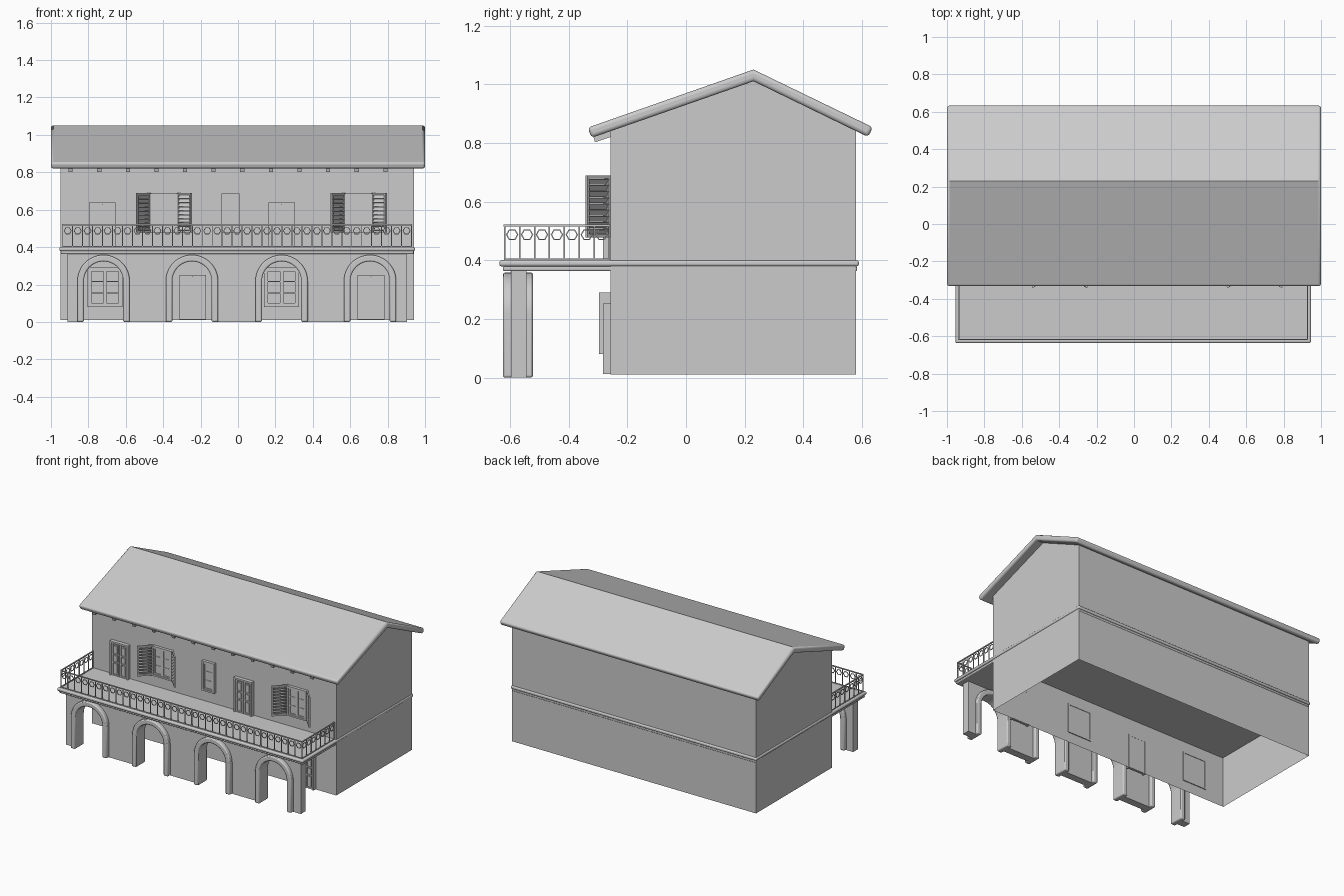
import bpy, bmesh, math
from mathutils import Vector, Matrix

if "Cube" in bpy.data.objects:
    bpy.data.objects.remove(bpy.data.objects["Cube"])

WALL_Y = -0.257


def finish(name, bm, bevel=0.0, segments=2, limit=60):
    bmesh.ops.recalc_face_normals(bm, faces=bm.faces)
    mesh = bpy.data.meshes.new(name)
    bm.to_mesh(mesh)
    bm.free()
    ob = bpy.data.objects.new(name, mesh)
    bpy.context.collection.objects.link(ob)
    if bevel:
        mod = ob.modifiers.new("bevel", 'BEVEL')
        mod.width, mod.segments = bevel, segments
        mod.limit_method, mod.angle_limit = 'ANGLE', math.radians(limit)
    return ob


def smooth(ob, angle=35):
    bpy.ops.object.select_all(action='DESELECT')
    ob.select_set(True)
    bpy.context.view_layer.objects.active = ob
    bpy.ops.object.shade_smooth_by_angle(angle=math.radians(angle))


def box(bm, x0, x1, y0, y1, z0, z1, xf=Matrix()):
    m = Matrix.Translation(((x0 + x1) / 2, (y0 + y1) / 2, (z0 + z1) / 2))
    m = m @ Matrix.Diagonal((x1 - x0, y1 - y0, z1 - z0, 1))
    bmesh.ops.create_cube(bm, size=1, matrix=xf @ m)


def bar(bm, p, q, w):
    p, q = Vector(p), Vector(q)
    d = q - p
    m = Matrix.Translation((p + q) / 2) @ d.to_track_quat('Z', 'Y').to_matrix().to_4x4()
    bmesh.ops.create_cube(bm, size=1, matrix=m @ Matrix.Diagonal((w, w, d.length + w * 0.5, 1)))


def prism(bm, pts, depth):
    """Extrude a closed outline of 3D points by a vector."""
    face = bm.faces.new([bm.verts.new(p) for p in pts])
    ext = bmesh.ops.extrude_face_region(bm, geom=[face], use_keep_orig=True)
    verts = [v for v in ext['geom'] if isinstance(v, bmesh.types.BMVert)]
    bmesh.ops.translate(bm, verts=verts, vec=depth)


# House walls: thin gabled shell, open underneath
bm = bmesh.new()
section = [(WALL_Y, 0.01), (WALL_Y, 0.845), (0.23, 1.015), (0.58, 0.845), (0.58, 0.01)]
prism(bm, [(-0.948, y, z) for y, z in section], (1.888, 0, 0))
bm.normal_update()
bmesh.ops.delete(bm, geom=[f for f in bm.faces if abs(f.normal.z) > 0.1], context='FACES')
finish("house_walls", bm)

# Roof: two unequal slopes with rounded eaves
bm = bmesh.new()
section = [(-0.335, 0.852), (0.23, 1.05), (0.637, 0.853), (0.621, 0.82), (0.23, 1.01), (-0.322, 0.817)]
prism(bm, [(-1, y, z) for y, z in section], (2, 0, 0))
smooth(finish("roof", bm, 0.013, 4))

# Rafter ends under the front eave
bm = bmesh.new()
for i in range(12):
    x = -0.906 + i * 0.153
    prism(bm, [(x, -0.316, 0.822), (x, -0.31, 0.802), (x, -0.25, 0.822), (x, -0.25, 0.848)], (0.022, 0, 0))
finish("rafter_ends", bm)

# Balcony slab, running on as a moulding round the house
bm = bmesh.new()
box(bm, -0.955, 0.946, -0.636, 0.589, 0.379, 0.4)
smooth(finish("balcony_slab", bm, 0.008, 3))
bm = bmesh.new()
box(bm, -0.948, 0.939, -0.624, 0.583, 0.363, 0.38)
smooth(finish("slab_moulding", bm, 0.005, 2))

# Arcade: wall with four arched openings, and a raised surround for each
ARCHES = [-0.719, -0.246, 0.233, 0.706]
SPRING = 0.218


def arch(cx, r, steps=24):
    arc = [(cx - r * math.cos(math.pi * i / steps), SPRING + r * math.sin(math.pi * i / steps))
           for i in range(steps + 1)]
    return [(cx - r, 0)] + arc + [(cx + r, 0)]


outline = [(-0.912, 0)]
for cx in ARCHES:
    outline += arch(cx, 0.115)
outline += [(0.903, 0), (0.903, 0.366), (-0.912, 0.366)]
bm = bmesh.new()
prism(bm, [(x, -0.596, z) for x, z in outline], (0, 0.052, 0))
finish("arcade_wall", bm)

bm = bmesh.new()
for cx in ARCHES:
    band = arch(cx, 0.14) + arch(cx, 0.105)[::-1]
    prism(bm, [(x, -0.624, z) for x, z in band], (0, 0.102, 0))
smooth(finish("arch_surrounds", bm, 0.007, 2))

# Balcony railing: rails, balusters and hexagon rings
bm = bmesh.new()
corners = [(-0.937, -0.262), (-0.937, -0.618), (0.928, -0.618), (0.928, -0.262)]
for a, b in zip(corners, corners[1:]):
    a, b = Vector((*a, 0)), Vector((*b, 0))
    n = round((b - a).length / 0.054)
    step = (b - a) / n
    along = step.normalized()
    for z, w in ((0.519, 0.007), (0.404, 0.005)):
        up = Vector((0, 0, z))
        bar(bm, a + up, b + up, w)
    for i in range(n + 1):
        p = a + step * i
        bar(bm, p + Vector((0, 0, 0.4)), p + Vector((0, 0, 0.52)), 0.005)
        if i < n:
            c = p + step / 2 + Vector((0, 0, 0.487))
            ring = [c + along * 0.019 * math.cos(k * math.pi / 3)
                    + Vector((0, 0, 0.019 * math.sin(k * math.pi / 3))) for k in range(6)]
            for k in range(6):
                bar(bm, ring[k], ring[(k + 1) % 6], 0.004)
finish("balcony_railing", bm)


def frame(bm, x0, x1, z0, z1, y0, y1, w, bottom=True):
    box(bm, x0, x0 + w, y0, y1, z0, z1)
    box(bm, x1 - w, x1, y0, y1, z0, z1)
    box(bm, x0 + w, x1 - w, y0, y1, z1 - w, z1)
    if bottom:
        box(bm, x0 + w, x1 - w, y0, y1, z0, z0 + w)


def window(name, x0, x1, z0, z1, cols, depth):
    bm = bmesh.new()
    y = WALL_Y - depth
    frame(bm, x0, x1, z0, z1, y, WALL_Y + 0.006, 0.011)
    x0, x1, z0, z1 = x0 + 0.011, x1 - 0.011, z0 + 0.011, z1 - 0.011
    box(bm, x0, x1, WALL_Y - 0.008, WALL_Y + 0.003, z0, z1)
    w = (x1 - x0) / cols
    # Each casement has a sash and two glazing bars
    for c in range(cols):
        a, b = x0 + c * w, x0 + (c + 1) * w
        frame(bm, a, b, z0, z1, y + 0.006, WALL_Y, 0.009)
        for r in (1, 2):
            z = z0 + (z1 - z0) * r / 3
            box(bm, a + 0.009, b - 0.009, y + 0.009, WALL_Y, z - 0.003, z + 0.003)
    finish(name, bm)


def door(name, x, z, h=0.24, half=0.071):
    bm = bmesh.new()
    frame(bm, x - half, x + half, z, z + h, WALL_Y - 0.026, WALL_Y + 0.003, 0.012, False)
    w = half - 0.012
    box(bm, x - w, x + w, WALL_Y - 0.01, WALL_Y + 0.002, z, z + h - 0.012)
    # Two leaves, three raised panels each
    for s in (-1, 1):
        a, b = sorted((x + s * 0.002, x + s * w))
        frame(bm, a, b, z, z + h - 0.012, WALL_Y - 0.018, WALL_Y, 0.01)
        for lo, hi in ((0.02, 0.085), (0.1, 0.14), (0.155, 0.208)):
            box(bm, a + 0.016, b - 0.016, WALL_Y - 0.016, WALL_Y, z + lo, z + hi)
        for m in (0.0925, 0.1475):
            box(bm, a + 0.01, b - 0.01, WALL_Y - 0.018, WALL_Y, z + m - 0.004, z + m + 0.004)
    finish(name, bm)


def shutter(name, hinge_x, angle):
    bm = bmesh.new()
    xf = Matrix.Translation((hinge_x, WALL_Y - 0.004, 0.478)) @ Matrix.Rotation(math.radians(angle), 4, 'Z')
    L, H, T = 0.108, 0.211, 0.005
    for x in (0, L - 0.011):
        box(bm, x, x + 0.011, -T, T, 0, H, xf)
    for z in (0, H - 0.011):
        box(bm, 0.011, L - 0.011, -T, T, z, z + 0.011, xf)
    # Tilted louvres
    for i in range(9):
        tilt = Matrix.Translation((0, 0, 0.021 + i * 0.0211)) @ Matrix.Rotation(math.radians(55), 4, 'X')
        box(bm, 0.009, L - 0.009, -0.011, 0.011, -0.0015, 0.0015, xf @ tilt)
    finish(name, bm)


# Ground floor openings
for i, x in enumerate((-0.711, 0.233)):
    window(f"lower_window_{i + 1}", x - 0.093, x + 0.093, 0.08, 0.29, 2, 0.04)
for i, x in enumerate((-0.243, 0.711)):
    door(f"lower_door_{i + 1}", x, 0.012)

# Upper floor openings
for i, x in enumerate((-0.725, 0.233)):
    door(f"upper_door_{i + 1}", x, 0.398)
window("upper_small_window", -0.088, 0.008, 0.478, 0.686, 1, 0.02)
for i, x in enumerate((-0.396, 0.645)):
    window(f"upper_window_{i + 1}", x - 0.075, x + 0.075, 0.478, 0.686, 2, 0.02)
    shutter(f"left_shutter_{i + 1}", x - 0.073, 180 + 47)
    shutter(f"right_shutter_{i + 1}", x + 0.073, -47)
